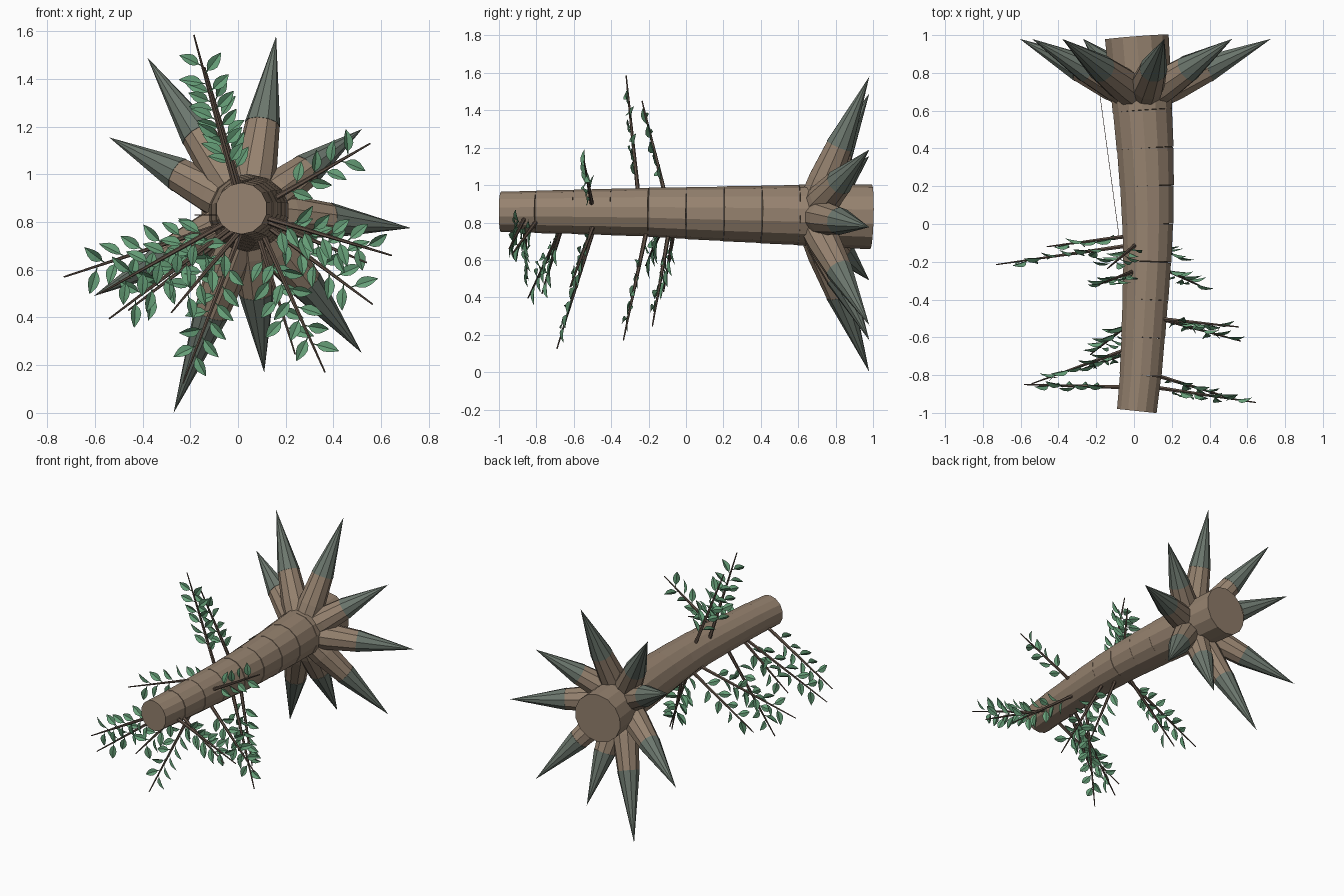
import bpy, bmesh, math, random
from mathutils import Vector, Matrix

random.seed(4)
if "Cube" in bpy.data.objects:
    bpy.data.objects.remove(bpy.data.objects["Cube"], do_unlink=True)


def material(name, rgb):
    m = bpy.data.materials.new(name)
    m.use_nodes = True
    m.diffuse_color = (*rgb, 1)
    m.node_tree.nodes["Principled BSDF"].inputs["Base Color"].default_value = (*rgb, 1)
    return m


BARK = material("bark brown", (0.305, 0.225, 0.16))
SPIKE = material("grey green spike", (0.15, 0.185, 0.155))
TWIG = material("twig brown", (0.125, 0.088, 0.066))
LEAF = material("leaf green", (0.135, 0.35, 0.19))


def finish(bm, name, mat):
    bmesh.ops.recalc_face_normals(bm, faces=bm.faces)
    mesh = bpy.data.meshes.new(name)
    bm.to_mesh(mesh)
    bm.free()
    mesh.materials.append(mat)
    obj = bpy.data.objects.new(name, mesh)
    bpy.context.collection.objects.link(obj)
    return obj


def tube(bm, points, radii, sides):
    """Capped straight tube through points; a zero radius closes to a tip."""
    turn = (points[-1] - points[0]).to_track_quat("Z", "Y")
    rings = []
    for p, r in zip(points, radii):
        if r == 0:
            rings.append([bm.verts.new(p)])
            continue
        ring = []
        for k in range(sides):
            a = math.tau * (k + 0.5) / sides
            ring.append(bm.verts.new(p + turn @ Vector((r * math.cos(a), r * math.sin(a), 0))))
        rings.append(ring)
    for a, b in zip(rings, rings[1:]):
        for k in range(sides):
            n = (k + 1) % sides
            if len(b) == 1:
                bm.faces.new((a[k], a[n], b[0]))
            else:
                bm.faces.new((a[k], a[n], b[n], b[k]))
    for ring in (rings[0], rings[-1]):
        if len(ring) > 1:
            bm.faces.new(ring)


# Trunk: y, centre x, centre z, radius
PROFILE = [(-0.99, 0.015, 0.857, 0.107), (-0.8, 0.035, 0.857, 0.113),
           (-0.5, 0.055, 0.857, 0.121), (-0.2, 0.07, 0.855, 0.13),
           (0.0, 0.073, 0.85, 0.138), (0.3, 0.066, 0.845, 0.15),
           (0.6, 0.045, 0.84, 0.161), (0.99, 0.015, 0.83, 0.174)]


def trunk_at(y):
    for a, b in zip(PROFILE, PROFILE[1:]):
        if y <= b[0]:
            t = (y - a[0]) / (b[0] - a[0])
            x, z, r = (u + (v - u) * t for u, v in zip(a[1:], b[1:]))
            return Vector((x, y, z)), r


# Straight segments butted end to end, with a tiny step at each seam
stations = [-0.99] + [i / 5 for i in range(-4, 5)] + [0.99]
for i, (y0, y1) in enumerate(zip(stations, stations[1:])):
    (p0, r0), (p1, r1) = trunk_at(y0), trunk_at(y1)
    bm = bmesh.new()
    tube(bm, [p0, p1], [r0 + 0.001, r1 - 0.001], 14)
    finish(bm, f"trunk_segment_{i + 1}", BARK)

# Root spikes around the back end: brown stub and pointed grey green tip
ROOT = Vector((0.045, 0.66, 0.84))
TIPS = [(0.16, 1.58), (0.52, 1.19), (0.725, 0.775), (0.52, 0.25), (0.11, 0.17),
        (-0.27, 0.0), (-0.605, 0.49), (-0.54, 1.155), (-0.38, 1.49)]
for i, (x, z) in enumerate(TIPS):
    tip = Vector((x, 0.98, z))
    joint = ROOT.lerp(tip, 0.51)
    bm = bmesh.new()
    tube(bm, [ROOT, ROOT.lerp(tip, 0.25), joint], [0.088, 0.09, 0.072], 10)
    finish(bm, f"root_stub_{i + 1}", BARK)
    bm = bmesh.new()
    tube(bm, [ROOT.lerp(tip, 0.5), tip], [0.075, 0], 10)
    finish(bm, f"root_spike_{i + 1}", SPIKE)


def add_leaf(bm, origin, along, across):
    """Pointed leaf on a short stalk, folded along its midrib."""
    normal = along.cross(across).normalized()
    length = random.uniform(0.105, 0.122)
    rows = []
    for t, w in ((0, 0.002), (0.2, 0.003), (0.34, 0.017), (0.52, 0.024),
                 (0.72, 0.02), (0.88, 0.01), (1, 0.0008)):
        mid = origin + along * length * t - normal * 0.018 * t * t
        rows.append([bm.verts.new(mid + across * w * s + normal * abs(s) * w * 0.45)
                     for s in (-1, 0, 1)])
    for a, b in zip(rows, rows[1:]):
        for k in (0, 1):
            bm.faces.new((a[k], a[k + 1], b[k + 1], b[k]))


def branch(name, base, tip):
    base, tip = Vector(base), Vector(tip)
    stem = tip - base
    length = stem.length
    d = stem.normalized()
    bm = bmesh.new()
    tube(bm, [base, base.lerp(tip, 0.5), tip], [0.0125, 0.0085, 0.0035], 6)
    finish(bm, name + "_stem", TWIG)
    # Leaves alternate on both sides, spread facing the front
    side = d.cross(Vector((0, 1, 0))).normalized()
    bm = bmesh.new()
    count = max(4, round(length * 0.68 / 0.088))
    for k in range(count):
        for s in (-1, 1):
            t = 0.2 + 0.66 * (k + 0.3 + 0.22 * s) / count
            angle = math.radians(random.uniform(42, 64))
            along = d * math.cos(angle) + side * s * math.sin(angle)
            along.y += random.uniform(-0.35, 0.1)
            along.normalize()
            across = along.cross(Vector((0, 1, 0))).normalized()
            across = Matrix.Rotation(random.uniform(-0.6, 0.6), 3, along) @ across
            add_leaf(bm, base + stem * t, along, across)
    finish(bm, name + "_leaves", LEAF)


# Leafy branches: base and tip
BRANCHES = [
    ((0.0, -0.25, 0.9), (-0.185, -0.32, 1.585)),
    ((0.02, -0.1, 0.9), (-0.14, -0.235, 1.45)),
    ((0.12, -0.5, 0.88), (0.555, -0.545, 1.13)),
    ((0.1, -0.49, 0.8), (0.565, -0.62, 0.455)),
    ((0.02, -0.49, 0.78), (-0.23, -0.69, 0.125)),
    ((0.1, -0.21, 0.76), (0.365, -0.335, 0.17)),
    ((0.08, -0.09, 0.76), (0.24, -0.18, 0.245)),
    ((0.0, -0.11, 0.81), (-0.73, -0.215, 0.57)),
    ((0.0, -0.06, 0.78), (-0.46, -0.12, 0.43)),
    ((0.0, -0.65, 0.8), (-0.54, -0.845, 0.395)),
    ((-0.03, -0.865, 0.81), (-0.58, -0.85, 0.5)),
    ((0.08, -0.86, 0.83), (0.645, -0.945, 0.66)),
    ((0.08, -0.79, 0.82), (0.54, -0.93, 0.63)),
    ((0.03, -0.66, 0.79), (-0.28, -0.77, 0.42)),
]
for i, (a, b) in enumerate(BRANCHES):
    branch(f"branch_{i + 1}", a, b)

# Thin vine strand beside the trunk
bm = bmesh.new()
tube(bm, [Vector((-0.08, -0.06, 0.83)), Vector((-0.18, 0.68, 0.83))], [0.002, 0.002], 4)
finish(bm, "vine_strand", TWIG)
